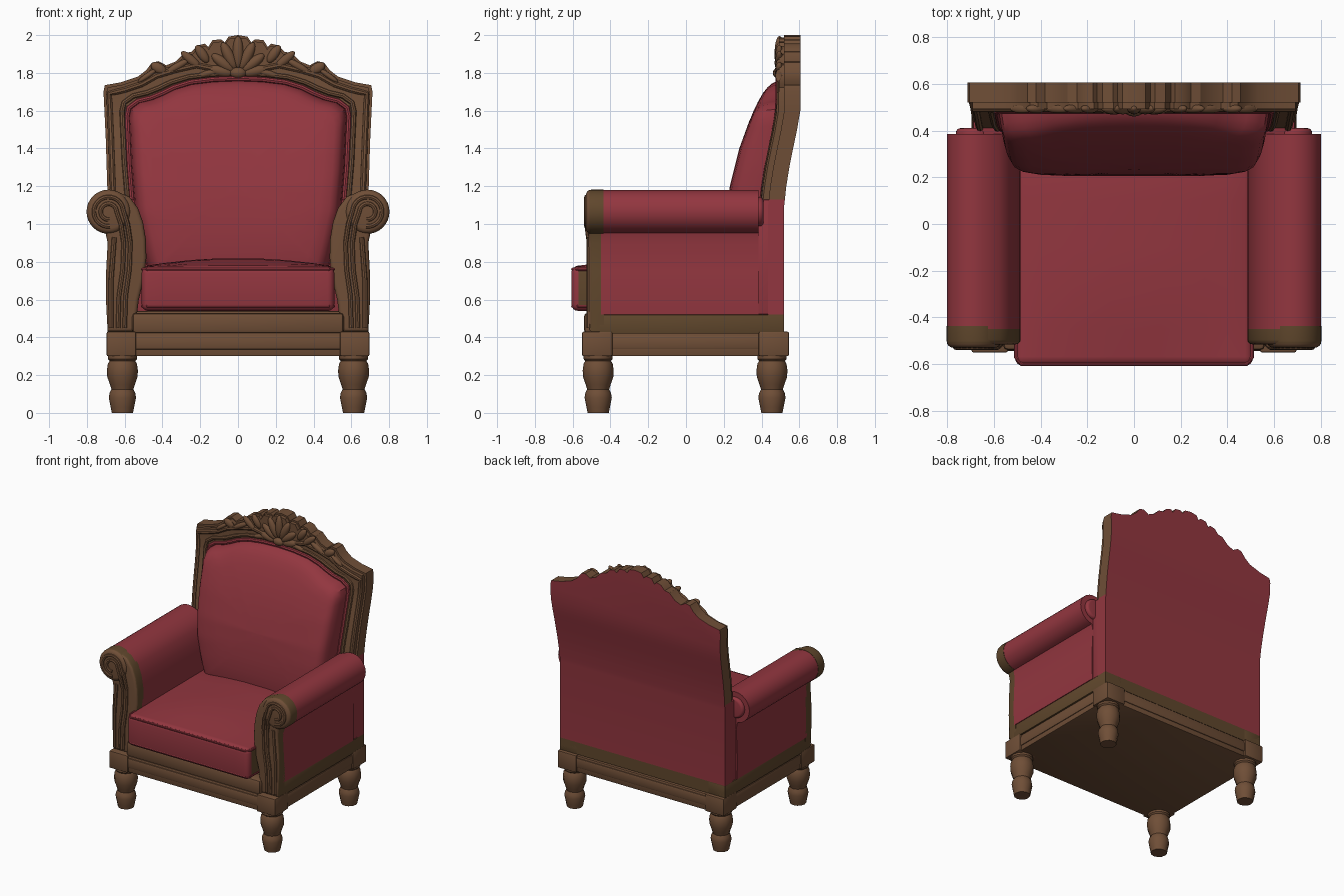
import bpy, bmesh, math
from mathutils import Vector, Matrix

if "Cube" in bpy.data.objects:
    bpy.data.objects.remove(bpy.data.objects["Cube"])


def material(name, rgb):
    m = bpy.data.materials.new(name)
    m.diffuse_color = (*rgb, 1)
    m.use_nodes = True
    m.node_tree.nodes["Principled BSDF"].inputs["Base Color"].default_value = m.diffuse_color
    return m


RED = material("red upholstery", (0.29, 0.037, 0.050))
WOOD = material("brown wood", (0.160, 0.077, 0.038))
DARK = material("olive wood trim", (0.115, 0.062, 0.025))


def finish(bm, name, *mats):
    bmesh.ops.recalc_face_normals(bm, faces=bm.faces)
    me = bpy.data.meshes.new(name)
    bm.to_mesh(me)
    bm.free()
    for m in mats:
        me.materials.append(m)
    ob = bpy.data.objects.new(name, me)
    bpy.context.collection.objects.link(ob)
    return ob


def round_edges(bm, width, segs=3, test=lambda e: True):
    edges = [e for e in bm.edges if e.calc_face_angle(0) > 0.6 and test(e)]
    bmesh.ops.bevel(bm, geom=edges, offset=width, segments=segs, profile=0.5, affect='EDGES')


def cut(bm, axis, levels):
    no = Vector([float(i == axis) for i in range(3)])
    for v in levels:
        bmesh.ops.bisect_plane(bm, geom=bm.verts[:] + bm.edges[:] + bm.faces[:],
                               plane_co=no * v, plane_no=no)


def box_bm(x0, x1, y0, y1, z0, z1):
    bm = bmesh.new()
    bmesh.ops.create_cube(bm, size=1, matrix=Matrix.Translation(
        ((x0 + x1) / 2, (y0 + y1) / 2, (z0 + z1) / 2)) @ Matrix.Diagonal((x1 - x0, y1 - y0, z1 - z0, 1)))
    return bm


def box(name, *dims, mat=WOOD, bevel=0.008):
    bm = box_bm(*dims)
    round_edges(bm, bevel, 2)
    return finish(bm, name, mat)


def prism_bm(pts, y0, y1):
    bm = bmesh.new()
    f = bm.faces.new([bm.verts.new((x, y0, z)) for x, z in pts])
    ext = bmesh.ops.extrude_face_region(bm, geom=[f])
    for v in ext['geom']:
        if isinstance(v, bmesh.types.BMVert):
            v.co.y = y1
    bmesh.ops.recalc_face_normals(bm, faces=bm.faces)
    return bm


def tube(name, pts, r, mat, cyclic=False):
    cu = bpy.data.curves.new(name, 'CURVE')
    cu.dimensions = '3D'
    cu.bevel_depth, cu.bevel_resolution, cu.use_fill_caps = r, 2, True
    sp = cu.splines.new('POLY')
    sp.points.add(len(pts) - 1)
    for p, co in zip(sp.points, pts):
        p.co = (*co, 1)
    sp.use_cyclic_u = cyclic
    cu.materials.append(mat)
    ob = bpy.data.objects.new(name, cu)
    bpy.context.collection.objects.link(ob)


def blob(name, loc, size, angle=0):
    bm = bmesh.new()
    bmesh.ops.create_uvsphere(bm, u_segments=14, v_segments=10, radius=1,
                              matrix=Matrix.Translation(loc) @ Matrix.Rotation(angle, 4, 'Y')
                              @ Matrix.Diagonal((*size, 1)))
    finish(bm, name, WOOD)


def table(rows, z):
    for (a, ya), (b, yb) in zip(rows, rows[1:]):
        if z <= b:
            return ya + (yb - ya) * max(0, (z - a) / (b - a))
    return rows[-1][1]


def mirrored(half):
    return half + [(-x, z) for x, z in reversed(half) if x > 0]


def resample(pts, step=0.05):
    out = []
    for (x0, z0), (x1, z1) in zip(pts, pts[1:]):
        n = max(1, math.ceil(math.hypot(x1 - x0, z1 - z0) / step))
        out += [(x0 + (x1 - x0) * i / n, z0 + (z1 - z0) * i / n) for i in range(n)]
    return out + [pts[-1]]


# turned legs
LEG = [(0, 0), (0.056, 0), (0.062, 0.03), (0.072, 0.08), (0.068, 0.105), (0.058, 0.125),
       (0.066, 0.15), (0.080, 0.19), (0.082, 0.225), (0.077, 0.26), (0.068, 0.275),
       (0.077, 0.285), (0.077, 0.31), (0, 0.31)]
for sx in (-1, 1):
    for y, tag in ((-0.465, "front"), (0.455, "back")):
        bm = bmesh.new()
        vs = [bm.verts.new((r, 0, z)) for r, z in LEG]
        es = [bm.edges.new(p) for p in zip(vs, vs[1:])]
        bmesh.ops.spin(bm, geom=vs + es, cent=(0, 0, 0), axis=(0, 0, 1), angle=math.tau, steps=12)
        bmesh.ops.remove_doubles(bm, verts=bm.verts, dist=0.0005)
        bmesh.ops.translate(bm, verts=bm.verts, vec=(sx * 0.612, y, 0))
        finish(bm, tag + "_leg", WOOD)
        y0, y1 = (-0.55, -0.39) if y < 0 else (0.385, 0.545)
        xs = sorted((sx * 0.54, sx * 0.695))
        box("corner_block", *xs, y0, y1, 0.30, 0.43)

# base rails
box("base_frame", -0.68, 0.68, -0.535, 0.53, 0.30, 0.425)
box("base_bead", -0.687, 0.687, -0.543, 0.537, 0.335, 0.41, bevel=0.012)
box("front_rail", -0.56, 0.56, -0.54, -0.40, 0.42, 0.53, bevel=0.02)
box("seat_deck", -0.60, 0.60, -0.45, 0.45, 0.42, 0.54)

# seat cushion with crowned top and wooden-toned ends
bm = box_bm(-0.51, 0.51, -0.607, 0.32, 0.54, 0.775)
round_edges(bm, 0.035, 4)
cut(bm, 0, [-0.4, -0.25, -0.1, 0.1, 0.25, 0.4])
cut(bm, 1, [-0.568, -0.45, -0.3, -0.1, 0.1])
for v in bm.verts:
    if v.co.z > 0.65:
        v.co.z += 0.045 * (1 - (v.co.x / 0.51) ** 2) * min(1, (v.co.y + 0.607) / 0.35)
for f in bm.faces:
    c = f.calc_center_median()
    f.material_index = int(abs(f.normal.x) > 0.9 and c.y > -0.568)
finish(bm, "seat_cushion", RED, DARK)
for z in (0.565, 0.76):
    tube("seat_piping", [(-0.505, -0.45, z), (-0.505, -0.57, z), (-0.48, -0.600, z), (0.48, -0.600, z),
                         (0.505, -0.57, z), (0.505, -0.45, z)], 0.009, RED)

# rolled arms
CX, CZ, R = 0.685, 1.065, 0.115
roll = [(CX + R * math.cos(math.radians(a)), CZ + R * math.sin(math.radians(a))) for a in range(110, -91, -12)]
ARM = ([(0.54, 0.43), (0.535, 0.52), (0.525, 0.6), (0.498, 0.71), (0.485, 0.82), (0.488, 0.92), (0.503, 1.01),
        (0.53, 1.085), (0.575, 1.145)] + roll + [(0.69, 0.90), (0.698, 0.75), (0.70, 0.62), (0.695, 0.52), (0.69, 0.43)])
for s in (-1, 1):
    prof = [(s * x, z) for x, z in ARM]
    finish(prism_bm([p for p in prof if p[1] >= 0.52], -0.45, 0.385), "arm_upholstery", RED)
    box("side_band", *sorted((s * 0.55, s * 0.692)), -0.46, 0.52, 0.42, 0.52, mat=DARK, bevel=0.004)
    # carved arm front
    bm = prism_bm(prof, -0.515, -0.435)
    round_edges(bm, 0.02, 3, lambda e: all(v.co.y < -0.5 for v in e.verts))
    bm.normal_update()
    for f in bm.faces:
        f.material_index = int(f.normal.y > -0.4)
    finish(bm, "arm_post", WOOD, DARK)
    for name, r, y0, y1, m in (("scroll_cap", 0.117, -0.53, -0.437, DARK), ("arm_end_button", 0.077, 0.36, 0.41, RED)):
        bm = prism_bm([(s * CX + r * math.cos(i * math.tau / 32), CZ + r * math.sin(i * math.tau / 32))
                       for i in range(32)], y0, y1)
        round_edges(bm, min(0.03, r * 0.25), 4, lambda e: all(abs(v.co.y) > 0.4 and
                    (v.co.y < -0.5 or v.co.y > 0.4) for v in e.verts))
        bm.normal_update()
        for f in bm.faces:
            f.material_index = int(f.normal.y > -0.5)
        finish(bm, name, WOOD if m is DARK else RED, m)
    # scroll mouldings
    for k, (off, rad) in enumerate(((0, 0.078), (0.035, 0.042))):
        path = [(0.60 + off, 0.45), (0.595 + off, 0.62), (0.575 + off, 0.76), (0.57 + off, 0.9), (0.585 + off, 1.0)]
        path += [(CX + rad * math.cos(math.radians(a)), CZ + rad * math.sin(math.radians(a)))
                 for a in range(175, -110, -15)]
        tube("scroll_moulding", [(s * x, -0.512 if z < 0.93 else -0.526, z) for x, z in path], 0.013, WOOD)
    tube("post_edge_moulding", [(s * 0.672, -0.512, 0.45), (s * 0.672, -0.512, 0.7), (s * 0.655, -0.512, 0.93)],
         0.014, WOOD)

# back body: red rear, wooden edges, leaning above the arms
LEAN = [(1.1, 0.52), (1.2, 0.531), (1.3, 0.547), (1.4, 0.567), (1.5, 0.588), (1.6, 0.605), (2.1, 0.605)]
CREST = [(0.69, 1.13), (0.70, 1.45), (0.712, 1.70), (0.705, 1.735), (0.62, 1.75), (0.53, 1.78),
         (0.485, 1.815), (0.455, 1.855), (0.42, 1.862), (0.38, 1.84), (0.33, 1.86), (0.285, 1.905), (0.245, 1.912),
         (0.215, 1.945), (0.175, 1.955), (0.158, 1.937), (0.135, 1.973), (0.09, 1.978), (0.07, 1.962),
         (0.05, 1.992), (0, 2.0)]


def rear(z):
    return table(LEAN, z)


def slab(name, half, y0, y1):
    bm = prism_bm(mirrored(half), y0, y1)
    cut(bm, 2, [0.52, 1.13] + [z for z, _ in LEAN[:-1]])
    for v in bm.verts:
        v.co.y += rear(v.co.z)
    bm.normal_update()
    for f in bm.faces:
        z = f.calc_center_median().z
        if z < 0.52:
            f.material_index = 2
        elif z < 1.13 or f.normal.y > 0.7:
            f.material_index = 1
    finish(bm, name, WOOD, RED, DARK)


slab("back_body", [(0.692, 0.43)] + CREST, -0.085, 0)
slab("back_frame", [(0.675, 1.0)] + [(x * 0.98, z - 0.012) for x, z in CREST], -0.112, -0.08)
box("lower_back", -0.69, 0.69, 0.375, 0.50, 0.52, 1.13, mat=RED)

# back cushion lofted from shrinking outlines
half = resample([(0.47, 0.70), (0.50, 0.80), (0.555, 1.05), (0.575, 1.3), (0.587, 1.57), (0.577, 1.615),
                 (0.53, 1.65), (0.46, 1.667), (0.40, 1.692), (0.34, 1.722), (0.25, 1.75), (0.13, 1.765), (0, 1.77)])
outline = mirrored(half)
FRONT = [(0.7, 0.21), (0.9, 0.205), (1.05, 0.212), (1.2, 0.232), (1.4, 0.282), (1.6, 0.355), (1.7, 0.405), (1.77, 0.45)]
bm = bmesh.new()
rings = []
for sc, d in ((0.985, 0), (0.98, 0.25), (0.97, 0.5), (0.95, 0.72), (0.92, 0.86), (0.87, 0.94), (0.78, 0.98),
              (0.6, 1), (0.4, 1), (0.2, 1), (0.03, 1)):
    ring = []
    for x, z in outline:
        z = 1.2 + (z - 1.2) * sc
        yb = rear(z) - 0.10
        ring.append(bm.verts.new((x * sc, yb + (table(FRONT, z) - yb) * d, z)))
    rings.append(ring)
n = len(outline)
for a, b in zip(rings, rings[1:]):
    for i in range(n):
        bm.faces.new((a[i], a[(i + 1) % n], b[(i + 1) % n], b[i]))
bm.faces.new(rings[-1])
bm.faces.new(rings[0])
finish(bm, "back_cushion", RED)
tube("back_piping", [(x, rear(z) - 0.118, z) for x, z in outline], 0.014, RED)

# frame mouldings
tube("inner_moulding", [(x * 1.045, rear(z) - 0.112, z + 0.028) for x, z in outline if z > 1.05], 0.014, WOOD)
for s in (-1, 1):
    path = resample([(0.66, 1.12), (0.672, 1.45), (0.682, 1.69), (0.60, 1.71), (0.51, 1.74), (0.43, 1.785),
                     (0.33, 1.815), (0.22, 1.84), (0.12, 1.82)])
    tube("outer_moulding", [(s * x, rear(z) - 0.110, z) for x, z in path], 0.016, WOOD)

# carved shell and leaves
for a in range(-78, 79, 26):
    t, length = math.radians(a), 0.205 - 0.045 * abs(a) / 78
    mid = length * 0.58
    blob("shell_lobe", (mid * math.sin(t), 0.495, 1.79 + mid * math.cos(t)), (0.029, 0.026, length * 0.42), t)
blob("shell_base", (0, 0.49, 1.80), (0.045, 0.03, 0.03))
for s in (-1, 1):
    for x, z, w, l, deg in ((0.19, 1.90, 0.026, 0.055, 35), (0.25, 1.87, 0.024, 0.065, 50), (0.32, 1.835, 0.02, 0.07, -60),
                            (0.42, 1.825, 0.028, 0.045, 60), (0.48, 1.785, 0.015, 0.06, -55), (0.15, 1.80, 0.018, 0.07, -75)):
        blob("crest_leaf", (s * x, 0.494, z), (w, 0.02, l), s * math.radians(deg))

# smooth shading with crisp edges
bpy.ops.object.select_all(action='SELECT')
bpy.context.view_layer.objects.active = bpy.context.scene.objects[0]
bpy.ops.object.convert(target='MESH')
bpy.ops.object.shade_smooth_by_angle(angle=math.radians(35))
